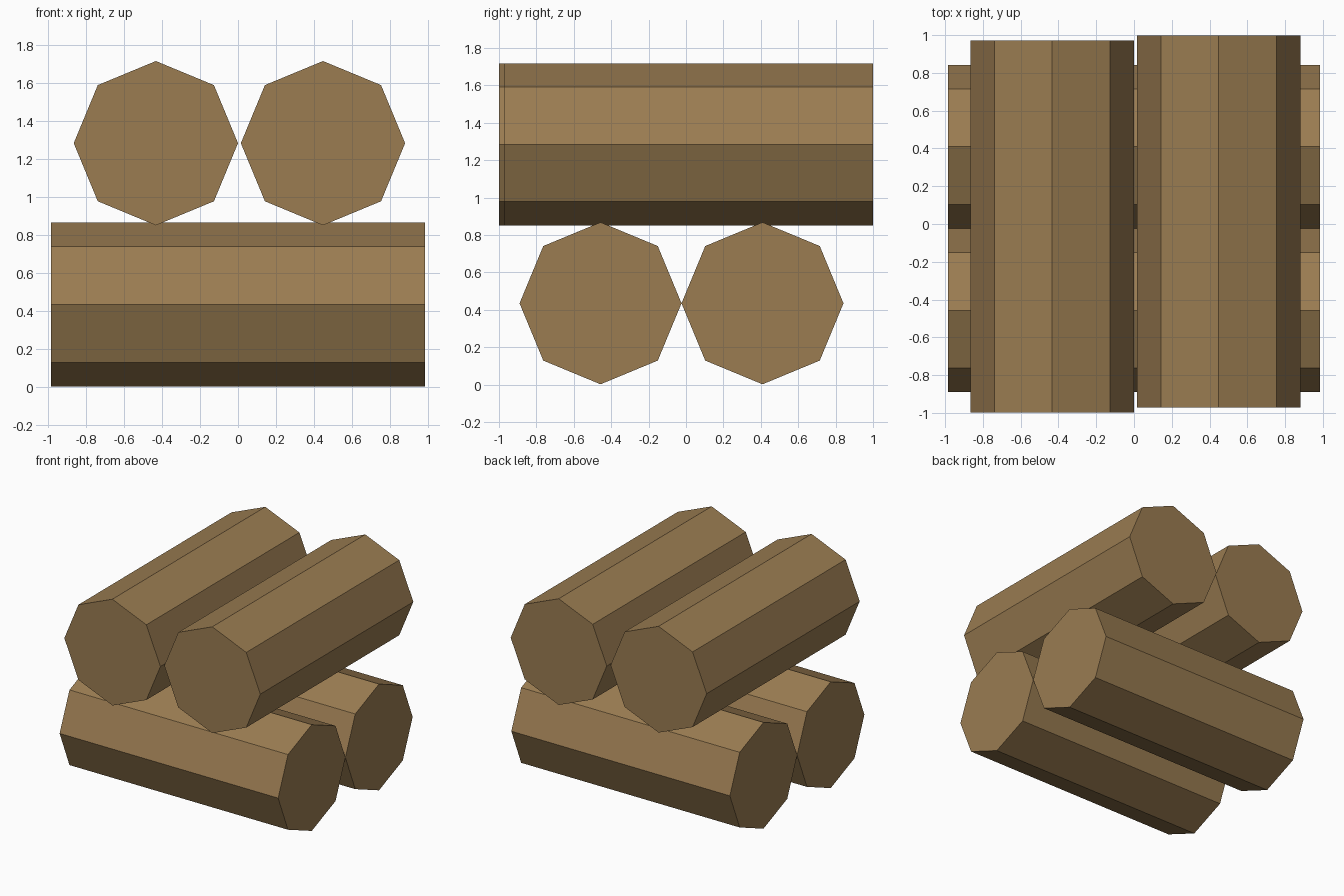
import bpy
import math

cube = bpy.data.objects.get("Cube")
if cube:
    bpy.data.objects.remove(cube, do_unlink=True)

RADIUS = 0.433
LENGTH = 1.97

# Single brown wood colour
wood = bpy.data.materials.new("brown_wood")
wood.use_nodes = True
color = (0.325, 0.202, 0.083, 1.0)
wood.diffuse_color = color
shader = next(n for n in wood.node_tree.nodes if n.type == 'BSDF_PRINCIPLED')
shader.inputs["Base Color"].default_value = color
shader.inputs["Roughness"].default_value = 0.9


def add_log(name, location, rotation):
    """Eight-sided flat-shaded log with a ridge along its top."""
    bpy.ops.mesh.primitive_cylinder_add(
        vertices=8, radius=RADIUS, depth=LENGTH,
        location=location, rotation=rotation)
    log = bpy.context.object
    log.name = name
    log.data.materials.append(wood)
    bpy.ops.object.shade_flat()


# Lower pair lies side to side
along_x = (0, math.pi / 2, 0)
add_log("lower_front_log", (0, -0.457, 0.435), along_x)
add_log("lower_back_log", (0, 0.409, 0.435), along_x)

# Upper pair lies front to back, slightly staggered
along_y = (math.pi / 2, 0, 0)
add_log("upper_right_log", (-0.433, -0.014, 1.285), along_y)
add_log("upper_left_log", (0.448, 0.014, 1.285), along_y)
